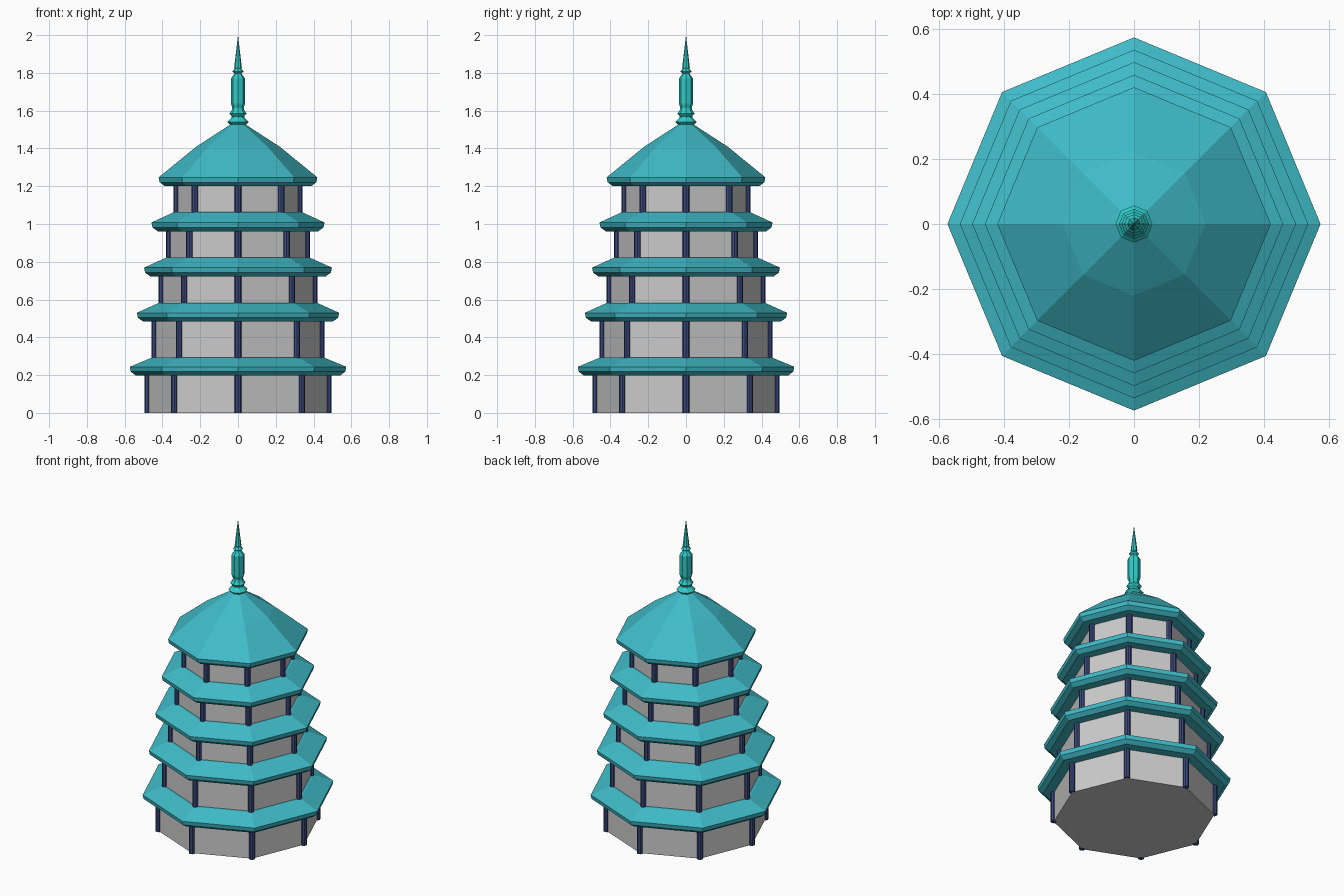
import bpy, bmesh
from math import cos, sin, pi

if "Cube" in bpy.data.objects:
    bpy.data.objects.remove(bpy.data.objects["Cube"])


def material(name, rgb):
    m = bpy.data.materials.new(name)
    m.diffuse_color = (*rgb, 1)
    m.use_nodes = True
    m.node_tree.nodes["Principled BSDF"].inputs["Base Color"].default_value = m.diffuse_color
    return m


roof_mat = material("teal_tile", (0.05, 0.50, 0.58))
finial_mat = material("turquoise", (0.03, 0.60, 0.58))
post_mat = material("navy_paint", (0.04, 0.065, 0.20))


def finish(bm, name, mat=None):
    bmesh.ops.recalc_face_normals(bm, faces=bm.faces)
    me = bpy.data.meshes.new(name)
    bm.to_mesh(me)
    bm.free()
    ob = bpy.data.objects.new(name, me)
    bpy.context.collection.objects.link(ob)
    if mat:
        me.materials.append(mat)
    return ob


def add_rings(bm, profile, centre=(0, 0), sides=8):
    """Stack (radius, z) polygons into a closed solid; radius 0 ends in a point."""
    rings = []
    for r, z in profile:
        n = sides if r > 0 else 1
        rings.append([bm.verts.new((centre[0] + r * cos(2 * pi * i / sides),
                                    centre[1] + r * sin(2 * pi * i / sides), z))
                      for i in range(n)])
    for a, b in zip(rings, rings[1:]):
        for i in range(sides):
            j = (i + 1) % sides
            if len(b) == 1:
                bm.faces.new((a[i], a[j], b[0]))
            else:
                bm.faces.new((a[i], a[j], b[j], b[i]))
    for ring in (rings[0], rings[-1]):
        if len(ring) > 2:
            bm.faces.new(ring)


# wall radius, wall bottom, roof bottom, roof outer radius
tiers = [
    (0.477, 0.00, 0.197, 0.573),
    (0.440, 0.29, 0.483, 0.535),
    (0.403, 0.58, 0.722, 0.497),
    (0.363, 0.82, 0.961, 0.458),
    (0.323, 1.06, 1.200, 0.420),
]

for k, (r, z0, z1, eave) in enumerate(tiers, 1):
    # Octagonal storey walls
    bm = bmesh.new()
    add_rings(bm, [(r, z0), (r, z1)])
    finish(bm, f"walls_{k}")

    # Corner posts
    bm = bmesh.new()
    for i in range(8):
        a = i * pi / 4
        add_rings(bm, [(0.018, z0), (0.018, z1)], (r * cos(a), r * sin(a)))
    finish(bm, f"corner_posts_{k}", post_mat)

    # Roof with a bevelled eave; the last one rises to the peak
    profile = [(eave - 0.034, z1), (eave - 0.005, z1 + 0.021), (eave, z1 + 0.047)]
    if k < len(tiers):
        profile.append((tiers[k][0] + 0.015, tiers[k][1] + 0.003))
    else:
        profile += [(0.22, 1.41), (0.035, 1.53)]
    bm = bmesh.new()
    add_rings(bm, profile)
    finish(bm, f"roof_{k}", roof_mat)

# Finial: beads, drum and spire
bm = bmesh.new()
add_rings(bm, [(0.036, 1.52), (0.057, 1.54), (0.035, 1.562), (0.033, 1.57),
               (0.046, 1.585), (0.034, 1.60), (0.030, 1.615), (0.038, 1.638),
               (0.038, 1.77), (0.018, 1.797), (0.030, 1.807), (0.018, 1.822),
               (0.020, 1.83), (0, 2.0)])
finish(bm, "finial", finial_mat)
